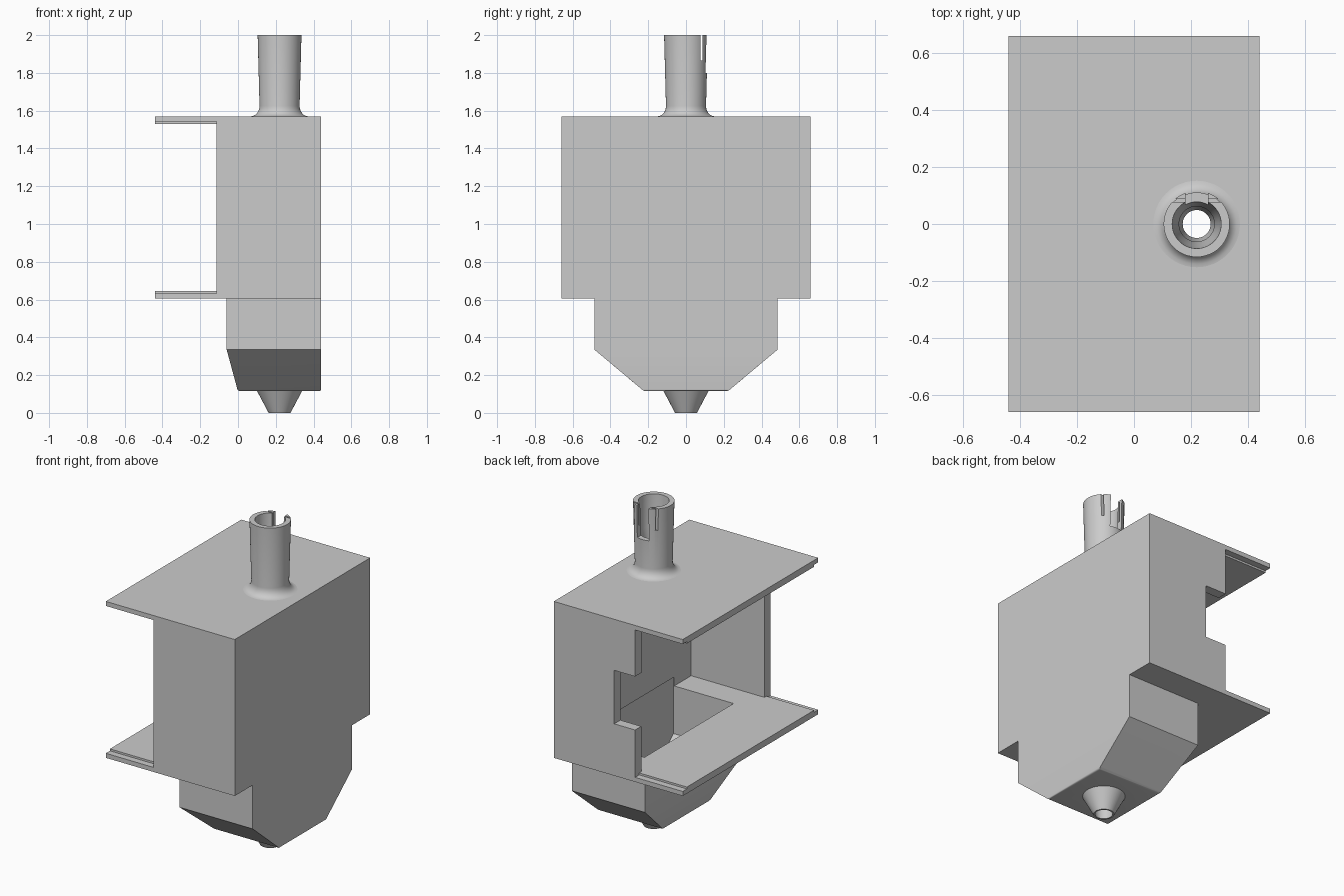
import bpy, bmesh, math

cube = bpy.data.objects.get("Cube")
if cube:
    bpy.data.objects.remove(cube, do_unlink=True)

# Single grey plastic
grey = bpy.data.materials.new("grey_plastic")
grey.use_nodes = True
colour = (0.6, 0.6, 0.6, 1)
grey.diffuse_color = colour
grey.node_tree.nodes["Principled BSDF"].inputs["Base Color"].default_value = colour

AXIS_X = 0.22      # shared axis of tube and nozzle
EDGE = -0.115      # open edge of the side walls
FLOOR, CEIL = 0.645, 1.53


def finish(name, bm):
    bmesh.ops.recalc_face_normals(bm, faces=bm.faces[:])
    mesh = bpy.data.meshes.new(name)
    bm.to_mesh(mesh)
    bm.free()
    mesh.materials.append(grey)
    ob = bpy.data.objects.new(name, mesh)
    bpy.context.collection.objects.link(ob)
    return ob


def loft(name, sections, round_base=0):
    """Solid through rectangles (x0, x1, half_y, z), listed from the bottom up."""
    bm = bmesh.new()
    rings = [[bm.verts.new(p) for p in ((a, -h, z), (b, -h, z), (b, h, z), (a, h, z))]
             for a, b, h, z in sections]
    for low, high in zip(rings, rings[1:]):
        for i in range(4):
            j = (i + 1) % 4
            bm.faces.new((low[i], low[j], high[j], high[i]))
    base = bm.faces.new(rings[0][::-1])
    bm.faces.new(rings[-1])
    if round_base:
        bmesh.ops.bevel(bm, geom=list(base.edges), offset=round_base,
                        segments=3, profile=0.5, affect='EDGES')
    return finish(name, bm)


def box(name, x, y, z):
    ob = loft(name, [(x[0], x[1], (y[1] - y[0]) / 2, h) for h in z])
    for v in ob.data.vertices:
        v.co.y += (y[0] + y[1]) / 2
    return ob


def lathe(name, profile, steps=48):
    """Closed (radius, z) profile turned about the shared axis."""
    bm = bmesh.new()
    rings = []
    for s in range(steps):
        a = math.tau * s / steps
        rings.append([bm.verts.new((AXIS_X + r * math.cos(a), r * math.sin(a), z))
                      for r, z in profile])
    n = len(profile)
    for s in range(steps):
        p, q = rings[s], rings[(s + 1) % steps]
        for i in range(n):
            j = (i + 1) % n
            bm.faces.new((p[i], q[i], q[j], p[j]))
    return finish(name, bm)


def bore(radius, z0, z1):
    bm = bmesh.new()
    bmesh.ops.create_cone(bm, cap_ends=True, segments=48, radius1=radius,
                          radius2=radius, depth=z1 - z0)
    bmesh.ops.translate(bm, vec=(AXIS_X, 0, (z0 + z1) / 2), verts=bm.verts[:])
    return finish("bore_cutter", bm)


def select(ob):
    bpy.ops.object.select_all(action='DESELECT')
    ob.select_set(True)
    bpy.context.view_layer.objects.active = ob


def cut(ob, *cutters):
    for c in cutters:
        c.hide_render = True
        select(ob)
        mod = ob.modifiers.new("cut", 'BOOLEAN')
        mod.operation, mod.solver, mod.object = 'DIFFERENCE', 'EXACT', c
        bpy.ops.object.modifier_apply(modifier=mod.name)
        bpy.data.objects.remove(c, do_unlink=True)


def smooth(ob):
    select(ob)
    bpy.ops.object.shade_smooth_by_angle(angle=math.radians(35))


def hopper_cavity():
    return loft("cavity_cutter", [(0.04, 0.39, 0.21, 0.155), (-0.02, 0.39, 0.435, 0.35),
                                  (-0.02, 0.39, 0.435, 0.7)])


# Housing: open-sided box with top and bottom plates
housing = box("housing", (-0.44, 0.44), (-0.66, 0.66), (0.605, 1.57))
cut(housing,
    box("room_cutter", (-0.6, 0.385), (-0.6, 0.6), (FLOOR, CEIL)),
    box("side_cutter", (-0.6, EDGE), (-0.8, 0.8), (FLOOR, CEIL)),
    box("notch_cutter", (-0.2, 0.028), (0.5, 0.8), (0.925, 1.255)),
    hopper_cavity(),
    bore(0.062, 1.45, 1.7))

# Shallow rebates along the plate ends
for side in (-1, 1):
    ends = sorted((side * 0.62, side * 0.8))
    cut(housing, box("rebate_cutter", (-0.6, EDGE), ends, (FLOOR - 0.012, CEIL + 0.012)))

# Tapered hollow hopper below the housing
hopper = loft("hopper", [(0.0, 0.44, 0.225, 0.115), (-0.06, 0.44, 0.485, 0.335),
                         (-0.06, 0.44, 0.485, 0.605)], round_base=0.012)
cut(hopper, hopper_cavity(), bore(0.062, 0.05, 0.25))
smooth(hopper)

# Conical outlet nozzle
nozzle = lathe("nozzle", [(0.12, 0.117), (0.058, 0), (0.049, 0), (0.062, 0.117)])
smooth(nozzle)

# Inlet tube with flared foot
foot = []
for i in range(7):
    a = math.radians(15 * i)
    foot.append((0.152 - 0.046 * math.sin(a), 1.57 + 0.055 * (1 - math.cos(a))))
tube = lathe("inlet_tube", foot + [(0.116, 2.0), (0.086, 2.0), (0.078, 1.8),
                                   (0.062, 1.72), (0.062, 1.57)])

# Rear opening and flexible-finger slits
cut(tube,
    box("gap_cutter", (AXIS_X - 0.04, AXIS_X + 0.04), (0.05, 0.2), (1.8, 2.1)),
    box("slit_cutter", (AXIS_X - 0.15, AXIS_X + 0.15), (0.077, 0.087), (1.865, 2.1)))
smooth(tube)
